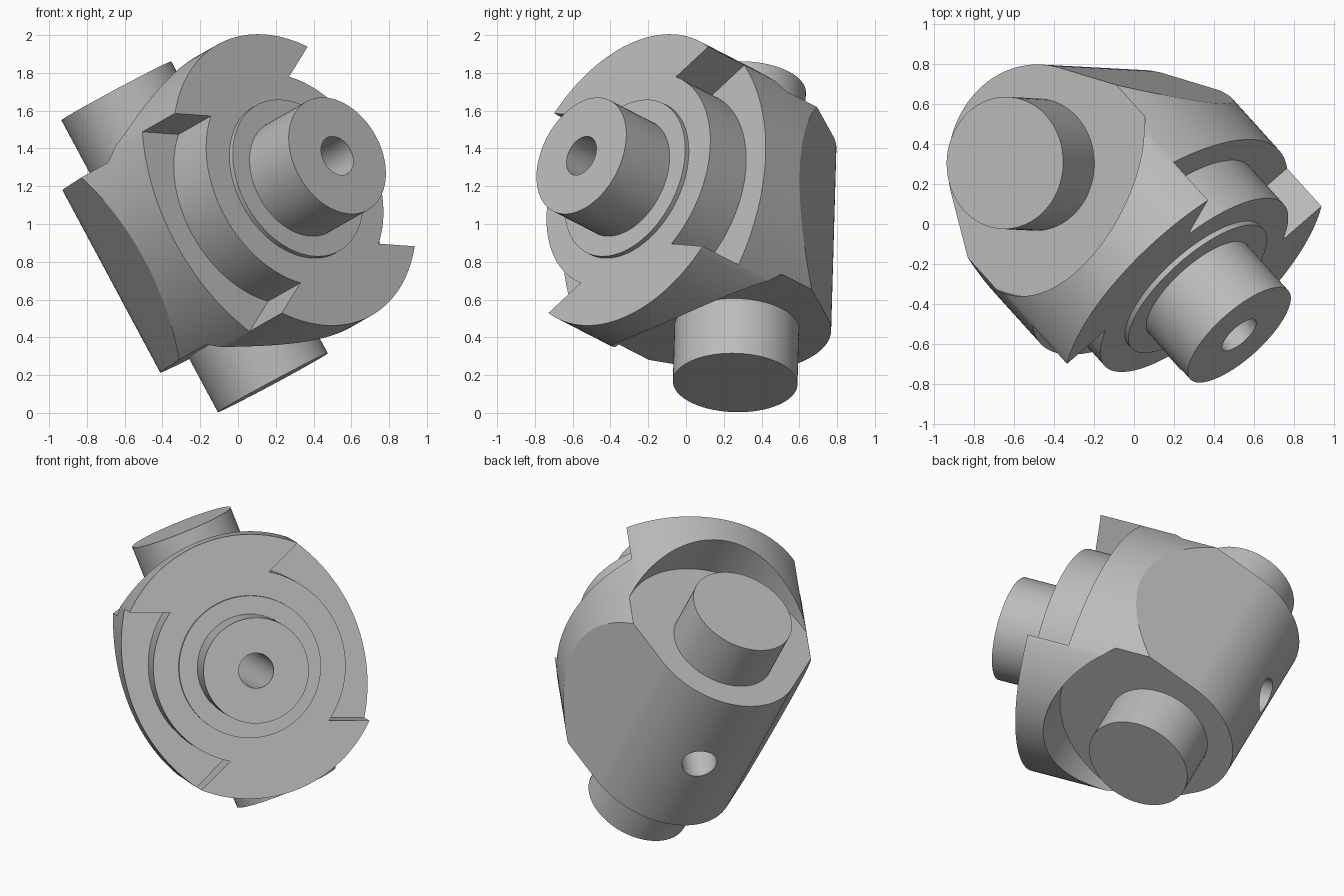
import bpy, bmesh
from math import sin, cos, radians, sqrt, acos, atan2
from mathutils import Matrix, Vector

if "Cube" in bpy.data.objects:
    bpy.data.objects.remove(bpy.data.objects["Cube"], do_unlink=True)

steel = bpy.data.materials.new("grey_steel")
steel.use_nodes = True
steel.diffuse_color = (0.5, 0.5, 0.5, 1)
steel.node_tree.nodes["Principled BSDF"].inputs["Base Color"].default_value = (0.5, 0.5, 0.5, 1)

# Tilted working frame: x along the boss, y along the pins, z across
A = Vector((0.627, -0.694, 0.356)).normalized()
B = Vector((-0.473, 0.026, 0.881))
B = (B - A * B.dot(A)).normalized()
C = A.cross(B)
FRAME = Matrix.Translation((-0.23, 0.2825, 0.9325)) @ Matrix((A, B, C)).transposed().to_4x4()

BOSS_R, PIN_R, FACE, FLOOR = 0.33, 0.33, 0.847, 0.573
END, RIM, CORE = 0.548, 0.825, 0.602


def prism(name, outline, axis, lo, hi):
    """Extrude an outline along x (outline is y, z) or along y (outline is x, z)."""
    bm = bmesh.new()

    def place(u, v, t):
        return (t, u, v) if axis == "x" else (u, t, v)
    face = bm.faces.new([bm.verts.new(place(u, v, lo)) for u, v in outline])
    top = bmesh.ops.extrude_face_region(bm, geom=[face])["geom"]
    shift = Vector(place(0, 0, hi - lo))
    bmesh.ops.translate(bm, vec=shift, verts=[g for g in top if isinstance(g, bmesh.types.BMVert)])
    bmesh.ops.recalc_face_normals(bm, faces=bm.faces)
    mesh = bpy.data.meshes.new(name)
    bm.to_mesh(mesh)
    bm.free()
    mesh.materials.append(steel)
    obj = bpy.data.objects.new(name, mesh)
    bpy.context.collection.objects.link(obj)
    return obj


def arc(r, start, end, n, cu=0.0, cv=0.0):
    return [(cu + r * cos(start + (end - start) * i / n),
             cv + r * sin(start + (end - start) * i / n)) for i in range(n + 1)]


def disc(r, n=96):
    return arc(r, 0, radians(360), n)[:-1]


def combine(target, other, operation):
    mod = target.modifiers.new(operation, 'BOOLEAN')
    mod.operation, mod.object, mod.solver = operation, other, 'EXACT'
    bpy.context.view_layer.objects.active = target
    bpy.ops.object.modifier_apply(modifier=mod.name)
    bpy.data.objects.remove(other, do_unlink=True)


# Block: round back with flanks flaring tangentially towards the face
t = radians(119)
flare = (0.5 - FACE * cos(t)) / sin(t)
hub = prism("hub", [(FACE, flare)] + arc(0.5, t, radians(360) - t, 48) + [(FACE, -flare)],
            "y", -0.9, 0.9)

# Outline seen along the boss: round ends and shallower arcs on the flanks
corner = atan2(0.567, 0.6)
FLANK_R, OFFSET = 1.1, 0.355
sweep = atan2(0.6, 0.567 + OFFSET)
q = radians(90)
outline = []
for s in (1, -1):
    outline += arc(RIM * s, -corner, corner, 32)[:-1]
    outline += arc(FLANK_R * s, q - sweep, q + sweep, 32, 0, -OFFSET * s)[:-1]
combine(hub, prism("outline_tool", outline, "x", -0.8, 1.0), 'INTERSECT')

# Notches between the two jaws
n0 = atan2(0.333, 0.5015)
for s in (1, -1):
    notch = [(u, s * v) for u, v in arc(CORE, n0, 2 * q - n0, 48) + [(-0.861, 1.19), (0.861, 1.19)]]
    combine(hub, prism("notch_tool", notch, "x", FLOOR, 1.1), 'DIFFERENCE')

# Round seats around the pins, undercutting the jaws
for s in (1, -1):
    lo, hi = sorted((s * END, s * 1.1))
    combine(hub, prism("seat_tool", disc(0.66), "y", lo, hi), 'DIFFERENCE')

# Collar and boss, then the bore right through
combine(hub, prism("collar", disc(0.444), "x", 0.75, 0.875), 'UNION')
combine(hub, prism("boss", disc(BOSS_R), "x", 0.7, 1.206), 'UNION')
combine(hub, prism("bore_tool", disc(0.11, 48), "x", -1, 1.5), 'DIFFERENCE')

# Pins
parts = [hub,
         prism("upper_pin", disc(PIN_R), "y", END, 0.877),
         prism("lower_pin", disc(PIN_R), "y", -0.877, -END)]

# Tilt into place and shade
bpy.ops.object.select_all(action='DESELECT')
for part in parts:
    part.data.transform(FRAME)
    part.select_set(True)
bpy.context.view_layer.objects.active = hub
bpy.ops.object.shade_smooth_by_angle(angle=radians(25))
